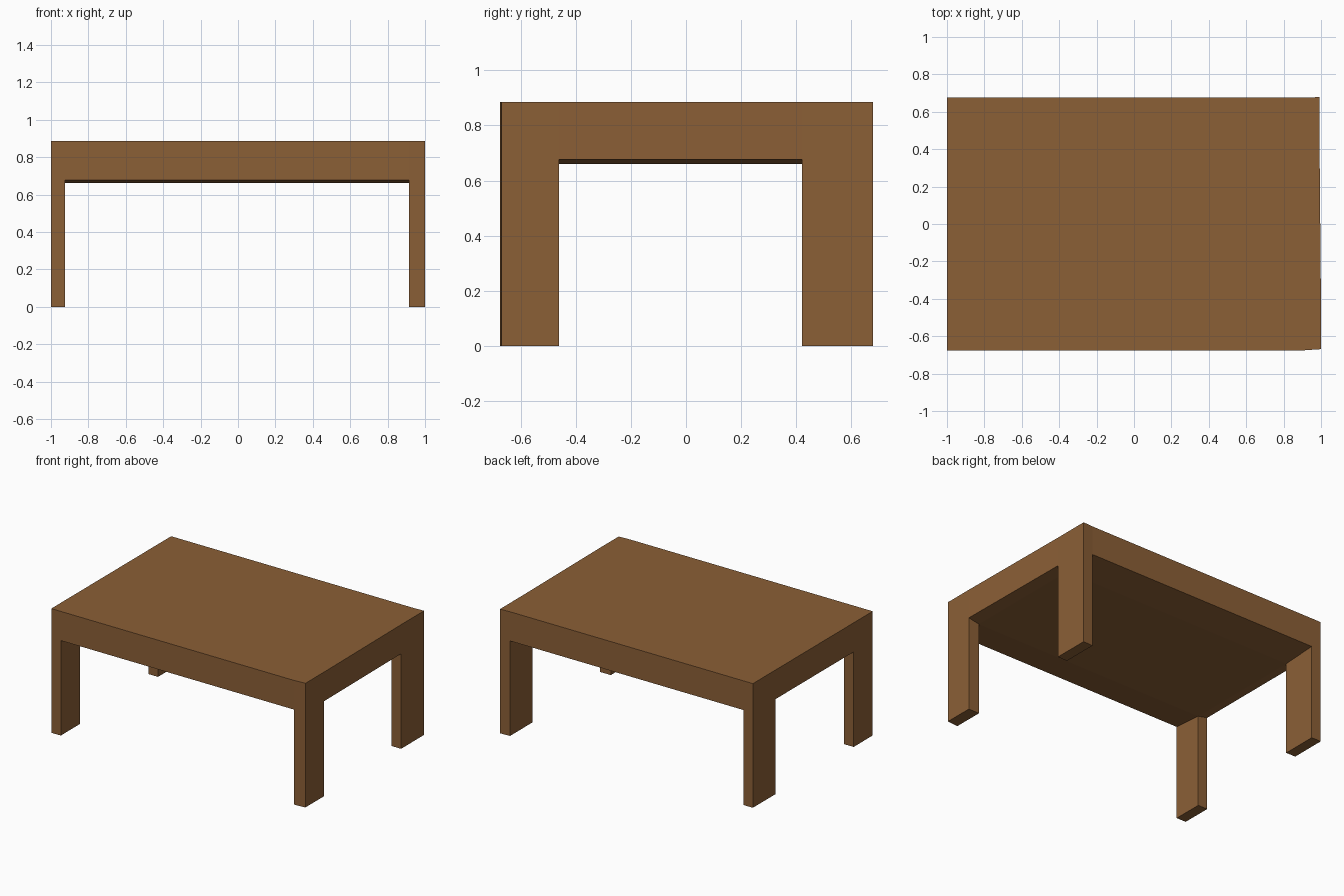
import bpy, bmesh

if "Cube" in bpy.data.objects:
    bpy.data.objects.remove(bpy.data.objects["Cube"])

XS = [-1.0, -0.925, 0.915, 0.997]
YS = [-0.675, -0.46, 0.42, 0.675]
TOP, APRON, UNDER = 0.885, 0.677, 0.661

wood = bpy.data.materials.new("brown wood")
wood.diffuse_color = (0.26, 0.115, 0.037, 1)
wood.use_nodes = True
wood.node_tree.nodes["Principled BSDF"].inputs["Base Color"].default_value = wood.diffuse_color


def plan(i, j):
    """Plan position of a grid corner; the right end is slightly skewed."""
    x, y = XS[i], YS[j]
    if i == 3:
        x = 1.0 if j < 2 else 0.992
        y += {0: 0.006, 3: 0.004}.get(j, 0)
    return x, y


bm = bmesh.new()
top, low = {}, {}
for i in range(4):
    for j in range(4):
        x, y = plan(i, j)
        inner = i in (1, 2) and j in (1, 2)
        top[i, j] = bm.verts.new((x, y, TOP))
        low[i, j] = bm.verts.new((x, y, UNDER if inner else APRON))

# Table top and slightly bulged underside
leg_cells = []
for i in range(3):
    for j in range(3):
        ring = [(i, j), (i + 1, j), (i + 1, j + 1), (i, j + 1)]
        bm.faces.new([top[k] for k in ring])
        f = bm.faces.new([low[k] for k in reversed(ring)])
        if i != 1 and j != 1:
            leg_cells.append(f)

# Apron sides
for n in range(3):
    for a, b in (((n, 0), (n + 1, 0)), ((n + 1, 3), (n, 3)),
                 ((3, n), (3, n + 1)), ((0, n + 1), (0, n))):
        bm.faces.new([low[a], low[b], top[b], top[a]])

# Legs: pull the four corner cells down to the ground
ext = bmesh.ops.extrude_face_region(bm, geom=leg_cells)
for v in ext["geom"]:
    if isinstance(v, bmesh.types.BMVert):
        v.co.z = 0
left_over = [f for f in leg_cells if f.is_valid]
if left_over:
    bmesh.ops.delete(bm, geom=left_over, context='FACES_ONLY')
bmesh.ops.recalc_face_normals(bm, faces=bm.faces[:])

mesh = bpy.data.meshes.new("table")
bm.to_mesh(mesh)
bm.free()
mesh.materials.append(wood)
bpy.context.collection.objects.link(bpy.data.objects.new("table", mesh))
